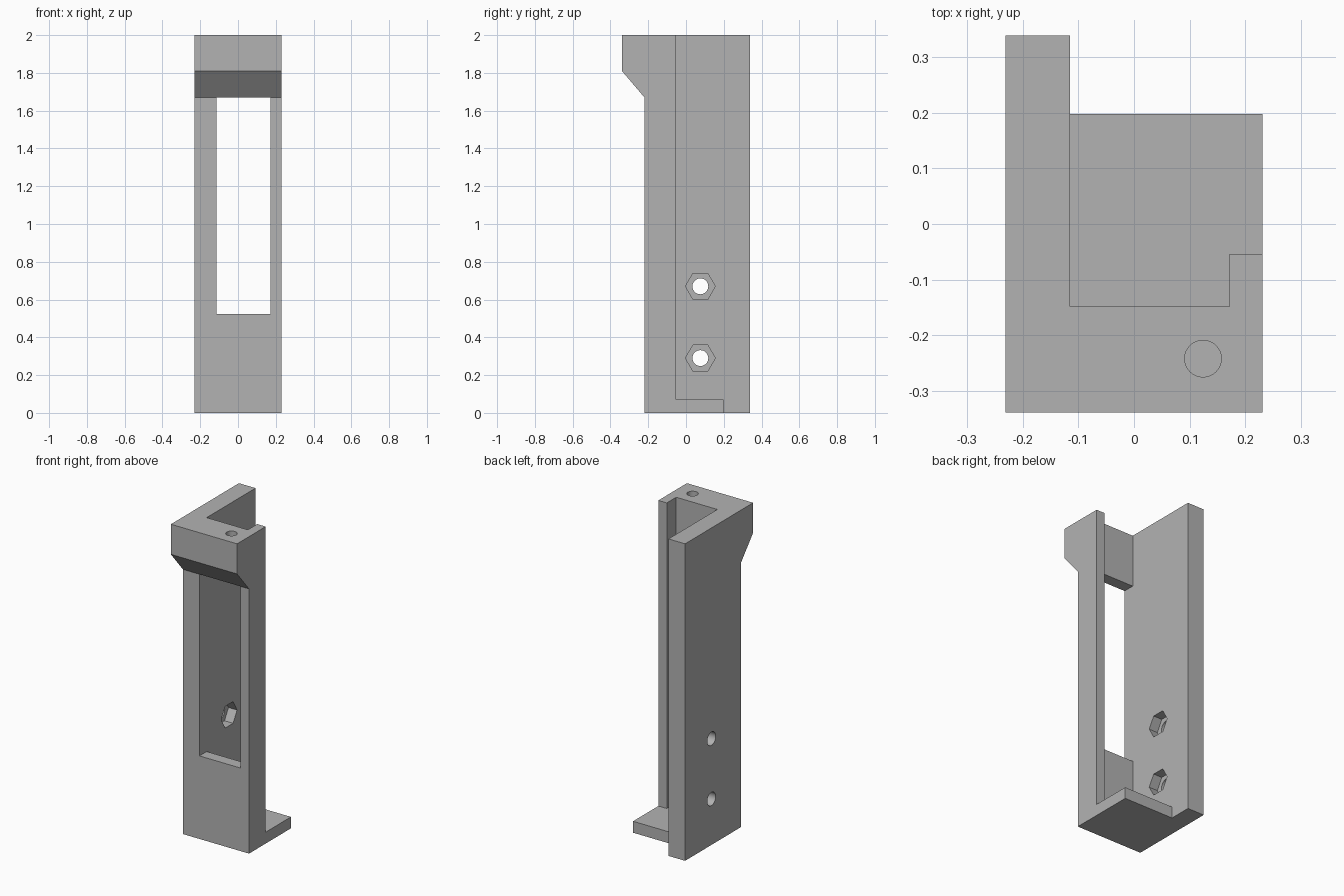
import bpy, bmesh, math
from mathutils import Matrix, Vector

if "Cube" in bpy.data.objects:
    bpy.data.objects.remove(bpy.data.objects["Cube"])

grey = bpy.data.materials.new("light grey")
grey.diffuse_color = (0.45, 0.45, 0.45, 1)
grey.use_nodes = True
grey.node_tree.nodes["Principled BSDF"].inputs["Base Color"].default_value = grey.diffuse_color


def prism(name, points, offset):
    """Extrude a closed outline of 3D points along an offset."""
    bm = bmesh.new()
    face = bm.faces.new([bm.verts.new(p) for p in points])
    ext = bmesh.ops.extrude_face_region(bm, geom=[face])
    new = [v for v in ext["geom"] if isinstance(v, bmesh.types.BMVert)]
    bmesh.ops.translate(bm, vec=Vector(offset), verts=new)
    bmesh.ops.recalc_face_normals(bm, faces=bm.faces)
    mesh = bpy.data.meshes.new(name)
    bm.to_mesh(mesh)
    bm.free()
    mesh.materials.append(grey)
    obj = bpy.data.objects.new(name, mesh)
    bpy.context.collection.objects.link(obj)
    return obj


def ring(radius, sides):
    return [(radius * math.cos(i * math.tau / sides),
             radius * math.sin(i * math.tau / sides)) for i in range(sides)]


def cut(body, cutter):
    """Subtract the cutter from the body and remove it."""
    mod = body.modifiers.new("cut", 'BOOLEAN')
    mod.operation, mod.solver, mod.object = 'DIFFERENCE', 'EXACT', cutter
    bpy.context.view_layer.objects.active = body
    bpy.ops.object.modifier_apply(modifier=mod.name)
    bpy.data.objects.remove(cutter)


# Outer dimensions and inner wall positions
LEFT, RIGHT, BACK, FRONT = -0.231, 0.231, 0.339, -0.22
WALL_L, WALL_R, WALL_F, RIM = -0.115, 0.172, -0.148, -0.054
FLOOR, FLOOR_BACK = 0.072, 0.198

# Body: side profile with the overhanging head
side = [(FRONT, 0), (BACK, 0), (BACK, 2), (-0.339, 2), (-0.339, 1.81), (FRONT, 1.67)]
body = prism("bracket_body", [(LEFT, y, z) for y, z in side], (RIGHT - LEFT, 0, 0))

# Open channel above the floor, leaving the short right wall
channel = [(WALL_L, WALL_F), (WALL_R, WALL_F), (WALL_R, RIM), (0.5, RIM), (0.5, 0.6), (WALL_L, 0.6)]
cut(body, prism("channel", [(x, y, FLOOR) for x, y in channel], (0, 0, 3)))

# Floor tab ends short of the tall left wall
tab = [(WALL_L, FLOOR_BACK), (0.5, FLOOR_BACK), (0.5, 0.6), (WALL_L, 0.6)]
cut(body, prism("tab_end", [(x, y, -0.5) for x, y in tab], (0, 0, 1)))

# Front window
window = [(WALL_L, 0.524), (WALL_R, 0.524), (WALL_R, 1.67), (WALL_L, 1.67)]
cut(body, prism("window", [(x, -0.5, z) for x, z in window], (0, 0.4, 0)))

# Bolt holes with hexagonal nut pockets in the left wall
for z in (0.29, 0.67):
    cut(body, prism("bolt_hole", [(-0.4, 0.076 + a, z + b) for a, b in ring(0.042, 32)], (0.35, 0, 0)))
    cut(body, prism("nut_pocket", [(-0.175, 0.076 + a, z + b) for a, b in ring(0.079, 6)], (0.12, 0, 0)))

# Blind screw hole in the top
cut(body, prism("screw_hole", [(0.124 + a, -0.242 + b, 1.81) for a, b in ring(0.033, 32)], (0, 0, 0.4)))

# Smooth round holes, sharp edges elsewhere
bpy.ops.object.select_all(action='DESELECT')
body.select_set(True)
bpy.context.view_layer.objects.active = body
bpy.ops.object.shade_smooth_by_angle(angle=math.radians(30))
